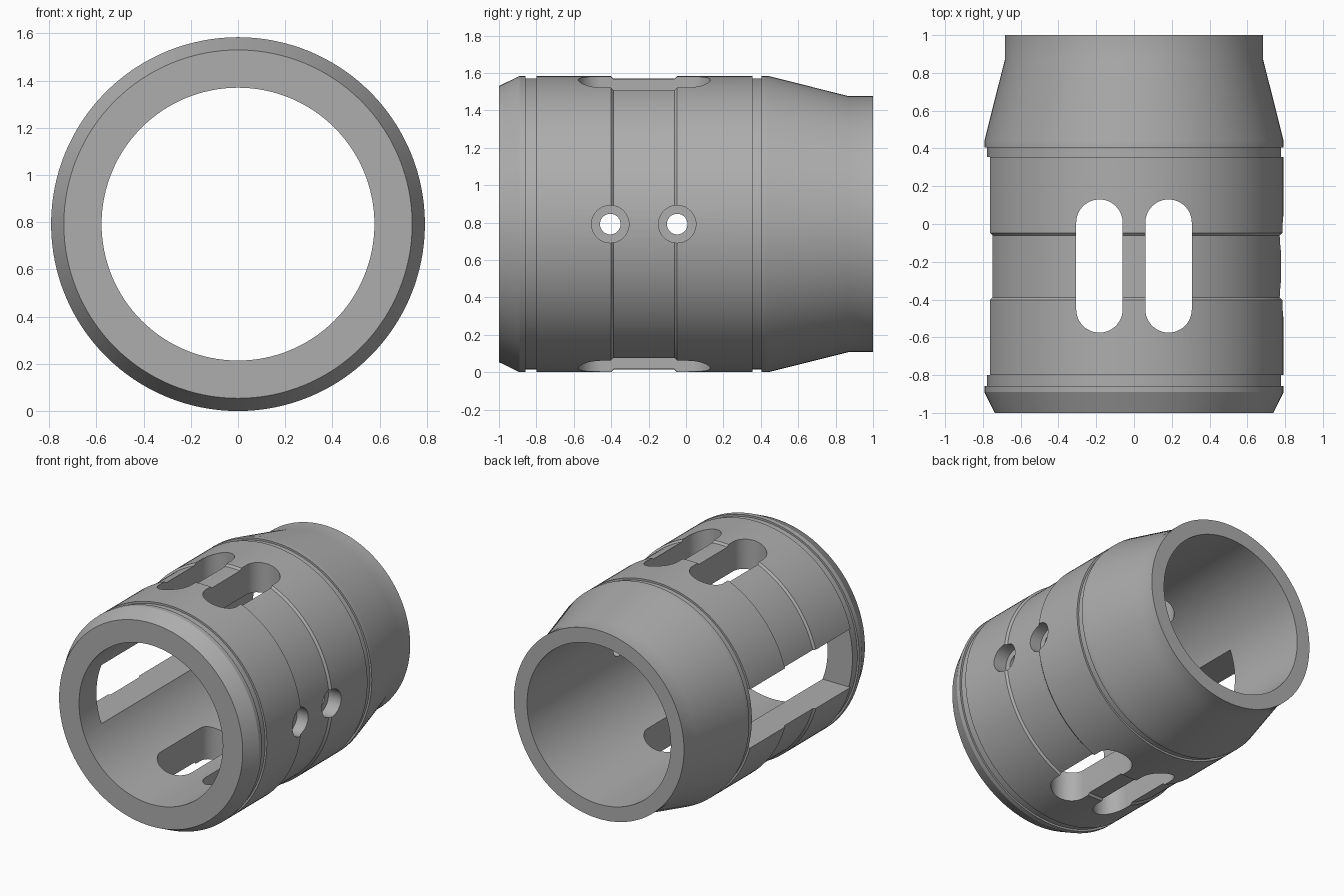
import bpy, bmesh, math
from mathutils import Vector, Matrix

cube = bpy.data.objects.get("Cube")
if cube:
    bpy.data.objects.remove(cube)

AXIS = 0.792      # height of the tube axis
R, GROOVE, BORE = 0.792, 0.778, 0.578
SEG = 128

metal = bpy.data.materials.new("grey metal")
metal.use_nodes = True
grey = (0.42, 0.42, 0.42, 1)
metal.diffuse_color = grey
metal.node_tree.nodes["Principled BSDF"].inputs["Base Color"].default_value = grey


def make_object(name, bm):
    bmesh.ops.recalc_face_normals(bm, faces=bm.faces)
    mesh = bpy.data.meshes.new(name)
    bm.to_mesh(mesh)
    bm.free()
    obj = bpy.data.objects.new(name, mesh)
    bpy.context.collection.objects.link(obj)
    mesh.materials.append(metal)
    return obj


def lathe(name, profile):
    """Revolve a closed (y, radius) profile around the tube axis."""
    bm = bmesh.new()
    rings = []
    for i in range(SEG):
        a = 2 * math.pi * i / SEG
        rings.append([bm.verts.new((r * math.cos(a), y, AXIS + r * math.sin(a)))
                      for y, r in profile])
    n = len(profile)
    for i in range(SEG):
        a, b = rings[i], rings[(i + 1) % SEG]
        for j in range(n):
            k = (j + 1) % n
            bm.faces.new((a[j], a[k], b[k], b[j]))
    return make_object(name, bm)


def prism(name, outline, vector):
    """Extrude a flat outline along a vector."""
    bm = bmesh.new()
    face = bm.faces.new([bm.verts.new(p) for p in outline])
    extruded = bmesh.ops.extrude_face_region(bm, geom=[face], use_keep_orig=True)
    verts = [v for v in extruded["geom"] if isinstance(v, bmesh.types.BMVert)]
    bmesh.ops.translate(bm, verts=verts, vec=Vector(vector))
    return make_object(name, bm)


def cut(target, cutter):
    mod = target.modifiers.new("cut", 'BOOLEAN')
    mod.operation, mod.solver, mod.object = 'DIFFERENCE', 'EXACT', cutter
    bpy.context.view_layer.objects.active = target
    bpy.ops.object.modifier_apply(modifier=mod.name)
    bpy.data.objects.remove(cutter)


# Turned sleeve: chamfered nose, two grooves, recessed waist, tapered tail
sleeve = lathe("sleeve", [
    (-1, 0.738), (-0.89, R), (-0.857, R), (-0.857, GROOVE), (-0.80, GROOVE),
    (-0.80, R), (-0.402, R), (-0.388, GROOVE), (-0.062, GROOVE), (-0.047, R),
    (0.355, R), (0.355, GROOVE), (0.405, GROOVE), (0.405, R), (0.44, R),
    (0.87, 0.684), (1, 0.684), (1, BORE), (-1, BORE)])

# Pairs of rounded slots through the top and bottom walls
W, Y0, Y1 = 0.123, -0.452, 0.007
for side in (-1, 1):
    outline = []
    for end, start in ((Y1, 0), (Y0, math.pi)):
        for i in range(25):
            a = start + math.pi * i / 24
            outline.append((side * 0.183 + W * math.cos(a), end + W * math.sin(a), -0.2))
    cut(sleeve, prism("slot_cutter", outline, (0, 0, 2)))

# Rectangular window in the side wall at -x
H = 0.213
cut(sleeve, prism("window_cutter",
                  [(-1, y, AXIS + z) for y, z in
                   ((-0.80, -H), (0.355, -H), (0.355, H), (-0.80, H))], (0.9, 0, 0)))

# Counterbored screw holes in the side wall at +x
for y in (-0.405, -0.047):
    for radius, x0 in ((0.1, 0.69), (0.055, 0.4)):
        outline = [(x0, y + radius * math.cos(2 * math.pi * i / 48),
                    AXIS + radius * math.sin(2 * math.pi * i / 48)) for i in range(48)]
        cut(sleeve, prism("hole_cutter", outline, (0.6, 0, 0)))

# Smooth turned surfaces with crisp edges
bpy.ops.object.select_all(action='DESELECT')
sleeve.select_set(True)
bpy.context.view_layer.objects.active = sleeve
bpy.ops.object.shade_smooth_by_angle(angle=math.radians(25))
